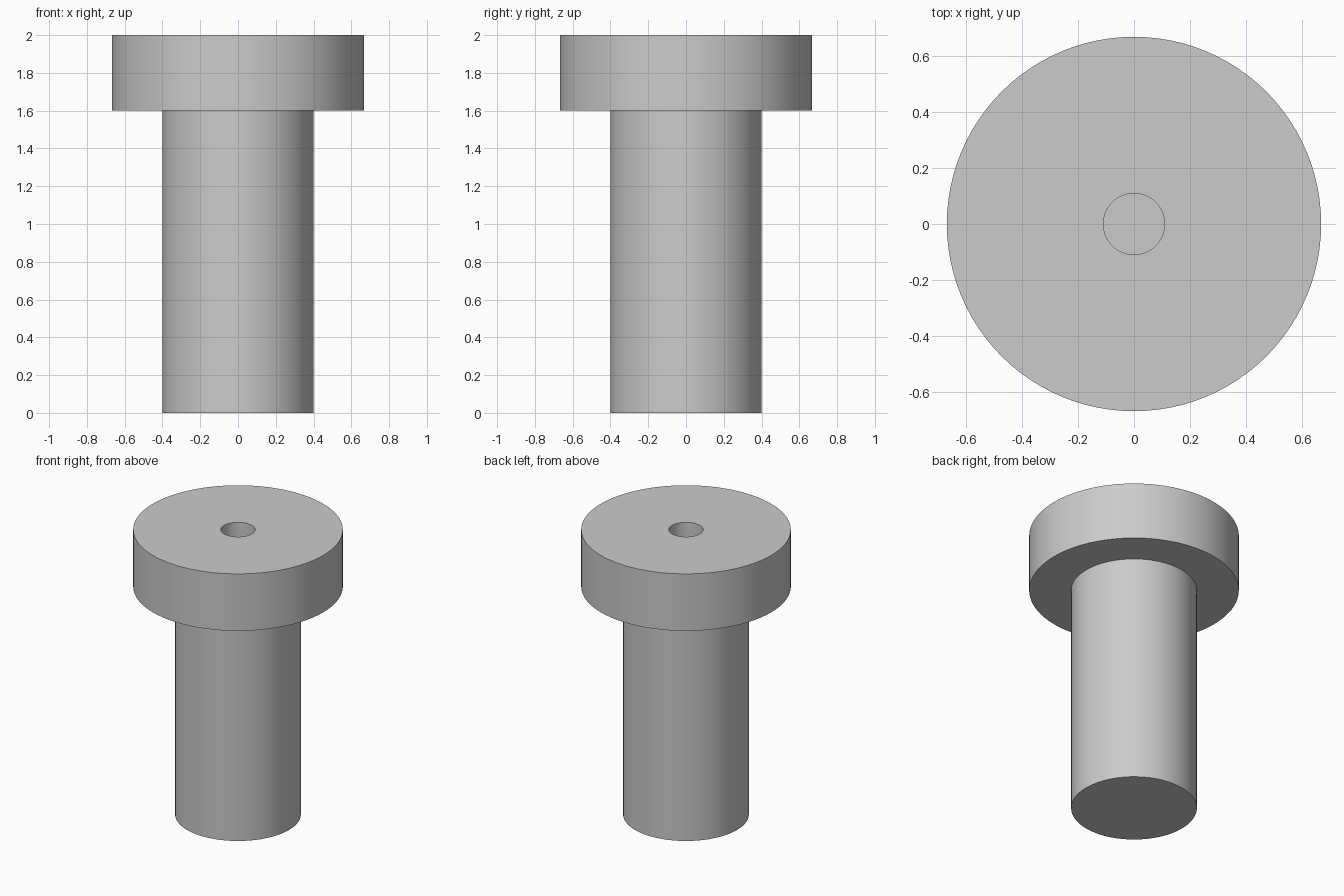
import bpy
import bmesh
from math import radians, tau
from mathutils import Matrix, Vector

cube = bpy.data.objects.get("Cube")
if cube:
    bpy.data.objects.remove(cube, do_unlink=True)

SEGMENTS = 96
HEAD_R, SHAFT_R, HOLE_R = 0.667, 0.4, 0.109
TOP, HEAD_BASE, HOLE_FLOOR = 2.0, 1.6, 0.8

# Plain grey material
grey = bpy.data.materials.new("light_grey")
grey.use_nodes = True
colour = (0.6, 0.6, 0.6, 1)
grey.diffuse_color = colour
grey.node_tree.nodes["Principled BSDF"].inputs["Base Color"].default_value = colour


def lathe(name, profile):
    """Turn an (r, z) profile that starts and ends on the axis."""
    bm = bmesh.new()
    verts = [bm.verts.new((r, 0, z)) for r, z in profile]
    edges = [bm.edges.new(pair) for pair in zip(verts, verts[1:])]
    bmesh.ops.spin(bm, geom=verts + edges, cent=(0, 0, 0), axis=(0, 0, 1),
                   angle=tau, steps=SEGMENTS, use_merge=True)
    bmesh.ops.remove_doubles(bm, verts=bm.verts, dist=0.0001)
    bmesh.ops.recalc_face_normals(bm, faces=bm.faces)
    mesh = bpy.data.meshes.new(name)
    bm.to_mesh(mesh)
    bm.free()
    obj = bpy.data.objects.new(name, mesh)
    bpy.context.collection.objects.link(obj)
    mesh.materials.append(grey)
    bpy.ops.object.select_all(action="DESELECT")
    obj.select_set(True)
    bpy.context.view_layer.objects.active = obj
    bpy.ops.object.shade_smooth_by_angle(angle=radians(30))
    return obj


# Shaft, flanged head and blind centre hole in one turned body
lathe("flanged_pin", [
    (0, 0), (SHAFT_R, 0),
    (SHAFT_R, HEAD_BASE), (HEAD_R, HEAD_BASE),
    (HEAD_R, TOP), (HOLE_R, TOP),
    (HOLE_R, HOLE_FLOOR), (0, HOLE_FLOOR),
])
